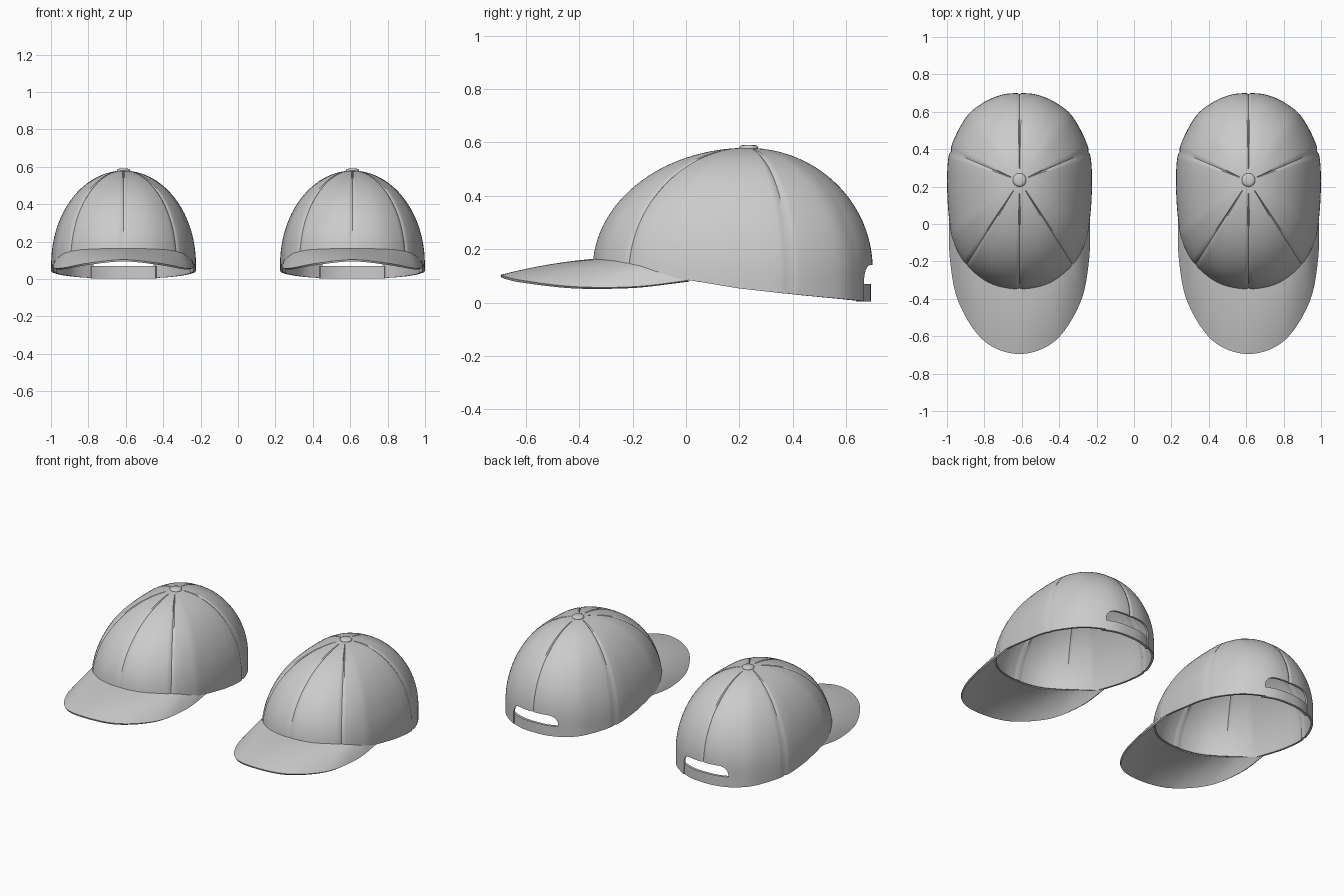
import bpy, bmesh, math
from mathutils import Vector

if "Cube" in bpy.data.objects:
    bpy.data.objects.remove(bpy.data.objects["Cube"])

TOP, POLE = 0.58, 0.23
N = 10  # samples per control segment


def lerp_table(t, x):
    for (x0, a), (x1, b) in zip(t, t[1:]):
        if x <= x1:
            return a + (b - a) * max(0, (x - x0) / (x1 - x0))
    return t[-1][1]


def spline(pts, closed):
    # Catmull-Rom through the control points
    p = [Vector(q) for q in pts]
    n = len(p)
    out = []
    for i in range(n if closed else n - 1):
        k = [(i + j) % n if closed else min(max(i + j, 0), n - 1) for j in (-1, 0, 1, 2)]
        a, b, c, d = (p[j] for j in k)
        for s in range(N):
            t = s / N
            out.append(0.5 * (2 * b + (c - a) * t + (2 * a - 5 * b + 4 * c - d) * t * t
                              + (3 * b - a - 3 * c + d) * t ** 3))
    return out if closed else out + [p[-1]]


def rim_z(y):
    return lerp_table([(-0.35, 0.16), (-0.27, 0.153), (-0.17, 0.135), (-0.1, 0.113), (-0.03, 0.09),
                       (0.03, 0.081), (0.2, 0.053), (0.38, 0.033), (0.6, 0.012), (0.7, 0.002)], y)


def add_object(name, bm, x, thickness=0):
    me = bpy.data.meshes.new(name)
    bm.to_mesh(me)
    bm.free()
    ob = bpy.data.objects.new(name, me)
    ob.location.x = x
    bpy.context.collection.objects.link(ob)
    bpy.ops.object.select_all(action='DESELECT')
    bpy.context.view_layer.objects.active = ob
    ob.select_set(True)
    if thickness:
        m = ob.modifiers.new("wall", 'SOLIDIFY')
        m.thickness = thickness
        m.offset = -1
        bpy.ops.object.modifier_apply(modifier=m.name)
    return ob


def smooth(ob, angle=40):
    bpy.ops.object.select_all(action='DESELECT')
    bpy.context.view_layer.objects.active = ob
    ob.select_set(True)
    bpy.ops.object.shade_smooth_by_angle(angle=math.radians(angle))


def grid(rows, closed=False):
    # rows of points, upper row first
    bm = bmesh.new()
    vs = [[bm.verts.new(p) for p in r] for r in rows]
    n = len(rows[0])
    for u, l in zip(vs, vs[1:]):
        for i in range(n if closed else n - 1):
            j = (i + 1) % n
            bm.faces.new((l[i], l[j], u[j], u[i]))
    return bm, vs


# plan outline of the crown, front centre to back centre
HALF = [(0, -0.35), (0.16, -0.318), (0.285, -0.22), (0.352, -0.1), (0.374, 0), (0.387, 0.2),
        (0.373, 0.39), (0.29, 0.565), (0.2, 0.645), (0.1, 0.69), (0, 0.70)]
OUTLINE = spline(HALF + [(-x, y) for x, y in HALF[-2:0:-1]], True)
SEAMS = [k * N for k in (0, 2, 6, 10, 14, 18)]


def crown(name, x):
    rows, R = [], 26
    for r in range(1, R + 1):
        ang = math.pi / 2 * r / R
        row = []
        for i, p in enumerate(OUTLINE):
            zr = rim_z(p.y)
            side = abs(p.x) / 0.387
            base = 0.125 - 0.045 * side ** 2
            z = zr + (TOP - zr) * math.cos(ang)
            v = max(0, (z - base) / (TOP - base))
            h = math.sqrt(max(0, 1 - v * v))
            q = Vector((p.x * h, POLE + (p.y - POLE) * h, z))
            if i in SEAMS and r > 2:
                q += (Vector((0, POLE, 0.1)) - q).normalized() * 0.006
            row.append(q)
        rows.append(row)
    bm, vs = grid(rows, True)
    pole = bm.verts.new((0, POLE, TOP))
    n = len(OUTLINE)
    for i in range(n):
        bm.faces.new((vs[0][i], vs[0][(i + 1) % n], pole))
    ob = add_object(name, bm, x, 0.013)

    # adjustable opening at the back
    bm = bmesh.new()
    arch = [(-0.16, -0.1), (0.16, -0.1), (0.16, 0.085)]
    arch += [(0.105 + 0.055 * math.cos(a * math.pi / 12), 0.085 + 0.055 * math.sin(a * math.pi / 12))
             for a in range(1, 7)]
    arch += [(-px, pz) for px, pz in arch[:1:-1]]
    f = bm.faces.new([bm.verts.new((px, 0.5, pz)) for px, pz in arch])
    g = bmesh.ops.extrude_face_region(bm, geom=[f])
    bmesh.ops.translate(bm, vec=(0, 0.4, 0), verts=[e for e in g['geom'] if isinstance(e, bmesh.types.BMVert)])
    bmesh.ops.recalc_face_normals(bm, faces=bm.faces)
    cut = add_object("opening_cutter", bm, x)
    cut.hide_render = True
    m = ob.modifiers.new("opening", 'BOOLEAN')
    m.operation, m.solver, m.object = 'DIFFERENCE', 'EXACT', cut
    bpy.context.view_layer.objects.active = ob
    bpy.ops.object.modifier_apply(modifier=m.name)
    bpy.data.objects.remove(cut)
    smooth(ob)


def brim(name, x):
    c = 4 * N
    inner = OUTLINE[c::-1] + OUTLINE[:-c - 1:-1]
    edge = [(0.376, 0.01, 0.084), (0.372, -0.19, 0.06), (0.325, -0.42, 0.06),
            (0.19, -0.625, 0.085), (0, -0.695, 0.104)]
    outer = spline(edge + [(-a, b, d) for a, b, d in edge[-2::-1]], False)
    rows, R = [], 10
    for r in range(R + 1):
        t = r / R
        row = []
        for p, q in zip(inner, outer):
            a = Vector((p.x * 0.99, p.y + 0.004, rim_z(p.y) + 0.004))
            v = a.lerp(q, t)
            v.z += 0.03 * t * (1 - t) * min(1, (q.xy - a.xy).length / 0.3)
            row.append(v)
        rows.append(row)
    bm, _ = grid(rows)
    bmesh.ops.recalc_face_normals(bm, faces=bm.faces)
    if sum(f.normal.z for f in bm.faces) < 0:
        bmesh.ops.reverse_faces(bm, faces=bm.faces)
    smooth(add_object(name, bm, x, 0.01))


def strap(name, x):
    path = [p for p in OUTLINE if p.y > 0.5 and abs(p.x) < 0.19]
    rows = [[Vector((p.x * 0.985, POLE + (p.y - POLE) * 0.985, z)) for p in path]
            for z in (0.07, 0.004)]
    bm, _ = grid(rows)
    smooth(add_object(name, bm, x, 0.016))


def button(name, x):
    rows = [[Vector((r * math.cos(a * math.pi / 16), 0.235 + r * math.sin(a * math.pi / 16), z))
             for a in range(32)] for r, z in ((0.02, 0.591), (0.031, 0.588), (0.036, 0.582), (0.034, 0.57))]
    bm, vs = grid(rows, True)
    bm.faces.new(vs[0])
    bm.faces.new(vs[-1][::-1])
    smooth(add_object(name, bm, x), 50)


# two identical caps side by side
for side, cx in (("left", -0.612), ("right", 0.612)):
    crown(side + "_crown", cx)
    brim(side + "_brim", cx)
    strap(side + "_strap", cx)
    button(side + "_button", cx)
